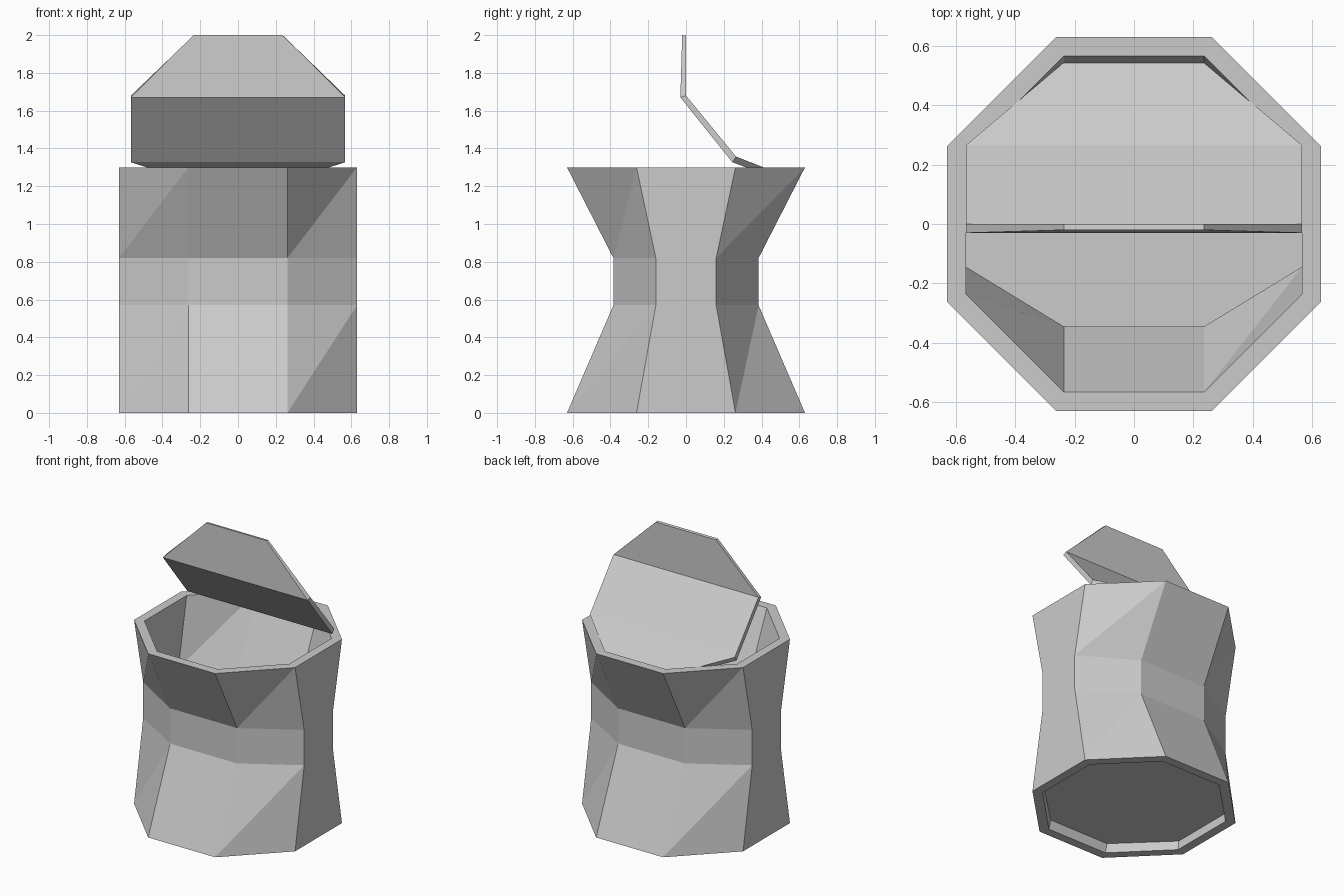
import bpy

cube = bpy.data.objects.get("Cube")
if cube:
    bpy.data.objects.remove(cube, do_unlink=True)

grey = bpy.data.materials.new("light_grey")
grey.use_nodes = True
GREY = (0.6, 0.6, 0.6, 1)
grey.diffuse_color = GREY
grey.node_tree.nodes["Principled BSDF"].inputs["Base Color"].default_value = GREY

PINCH = 0.61


def make_object(name, verts, faces):
    mesh = bpy.data.meshes.new(name)
    mesh.from_pydata(verts, [], faces)
    mesh.materials.append(grey)
    mesh.update()
    obj = bpy.data.objects.new(name, mesh)
    bpy.context.collection.objects.link(obj)
    return obj


def octagon(half, side, depth, z):
    """Counter-clockwise ring, squashed front to back by depth."""
    quarter = [(half, -side), (half, side), (side, half), (-side, half)]
    ring = quarter + [(-x, -y) for x, y in quarter]
    return [(x, y * depth, z) for x, y in ring]


def outer(depth, z):
    return octagon(0.63, 0.262, depth, z)


def inner(depth, z):
    return octagon(0.567, 0.236, depth, z)


# Can: one closed skin running from the recessed base, up the outside,
# over the rim and down the inside to the floor
rings = [inner(0.97, 0.06), inner(1, 0), outer(1, 0), outer(PINCH, 0.57),
         outer(PINCH, 0.82), outer(1, 1.3), inner(1, 1.3),
         inner(PINCH, 0.82), inner(PINCH, 0.57), inner(0.95, 0.09)]
verts = [v for ring in rings for v in ring]
faces = []
for r in range(len(rings) - 1):
    for i in range(8):
        j = (i + 1) % 8
        a, b = r * 8 + i, r * 8 + j
        c, d = b + 8, a + 8
        # the pinched walls twist at the corners, so split them on a diagonal
        if i % 2 and rings[r][0][2] != rings[r + 1][0][2]:
            faces += [(a, b, c), (a, c, d)]
        else:
            faces.append((a, b, c, d))
last = (len(rings) - 1) * 8
faces.append(tuple(reversed(range(8))))
faces.append(tuple(range(last, last + 8)))
make_object("can_body", verts, faces)

# Lid: an octagonal plate folded along two creases, as upper and lower skins
widths = [0.236, 0.567, 0.567, 0.236]
upper = [(0.545, 1.247), (0.265, 1.357), (0.0, 1.68), (0.0, 1.997)]
lower = [(0.535, 1.22), (0.245, 1.327), (-0.03, 1.67), (-0.02, 2.0)]
verts = []
for w, (uy, uz), (ly, lz) in zip(widths, upper, lower):
    verts += [(-w, uy, uz), (w, uy, uz), (w, ly, lz), (-w, ly, lz)]
faces = [(0, 1, 2, 3), (15, 14, 13, 12)]
for s in range(3):
    for k in range(4):
        a, b = s * 4 + k, s * 4 + (k + 1) % 4
        faces.append((a, a + 4, b + 4, b))
make_object("bent_lid", verts, faces)
